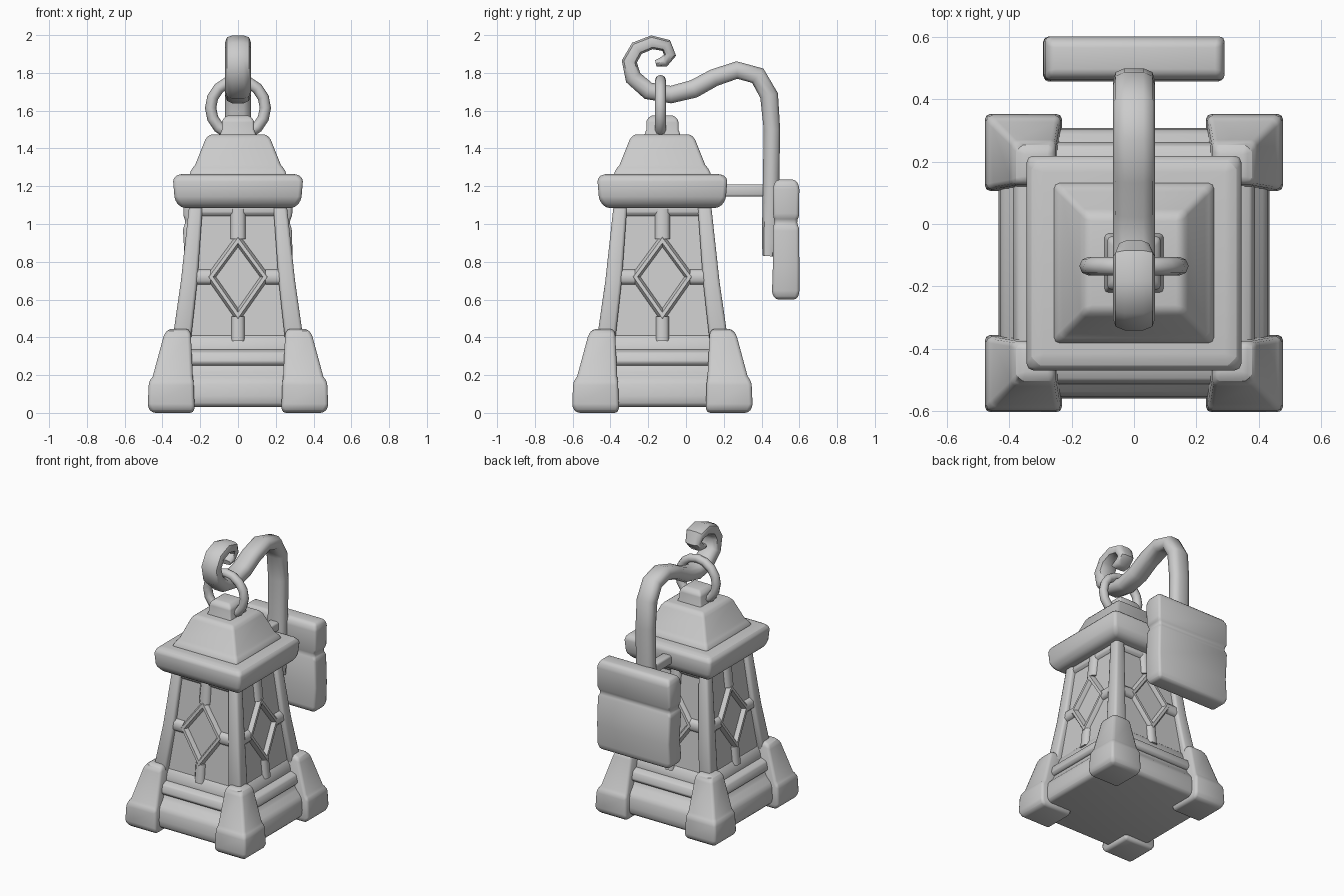
import bpy, bmesh, math
from mathutils import Vector, Matrix

if "Cube" in bpy.data.objects:
    bpy.data.objects.remove(bpy.data.objects["Cube"])

stone = bpy.data.materials.new("grey stone")
stone.use_nodes = True
GREY = (0.6, 0.6, 0.6, 1)
stone.diffuse_color = GREY
stone.node_tree.nodes["Principled BSDF"].inputs["Base Color"].default_value = GREY

CENTRE = Matrix.Translation((0, -0.125, 0))
SIDES = ("front", "left", "back", "right")


def turn(k):
    return CENTRE @ Matrix.Rotation(k * math.pi / 2, 4, "Z")


def finish(name, bm, matrix=Matrix(), bevel=0.0):
    """Soften the hard edges, place the part and shade it."""
    bmesh.ops.recalc_face_normals(bm, faces=bm.faces)
    if bevel:
        hard = [e for e in bm.edges if e.calc_face_angle(0) > 0.4]
        bmesh.ops.bevel(bm, geom=hard, offset=bevel, segments=2, profile=0.5,
                        affect="EDGES", clamp_overlap=True)
    bm.transform(matrix)
    mesh = bpy.data.meshes.new(name)
    bm.to_mesh(mesh)
    bm.free()
    mesh.materials.append(stone)
    ob = bpy.data.objects.new(name, mesh)
    bpy.context.collection.objects.link(ob)
    bpy.ops.object.select_all(action="DESELECT")
    ob.select_set(True)
    bpy.context.view_layer.objects.active = ob
    bpy.ops.object.shade_smooth_by_angle(angle=math.radians(50))
    return ob


def skin(rings):
    """Join rings of points into a closed tube with end caps."""
    bm = bmesh.new()
    rows = [[bm.verts.new(p) for p in ring] for ring in rings]
    n = len(rows[0])
    for a, b in zip(rows, rows[1:]):
        for i in range(n):
            bm.faces.new((a[i], a[(i + 1) % n], b[(i + 1) % n], b[i]))
    bm.faces.new(rows[0])
    bm.faces.new(rows[-1])
    return bm


def stack(name, levels, matrix=CENTRE, bevel=0.02):
    """Loft rectangles given as (z, x0, x1, y0, y1)."""
    rings = [[(a, c, z), (b, c, z), (b, d, z), (a, d, z)] for z, a, b, c, d in levels]
    return finish(name, skin(rings), matrix, bevel)


def square(name, levels, bevel=0.02):
    """Loft centred squares given as (z, half width)."""
    return stack(name, [(z, -h, h, -h, h) for z, h in levels], CENTRE, bevel)


def corner(name, levels, k, bevel):
    """Loft squares at one corner given as (z, inner, outer)."""
    return stack(name, [(z, i, o, i, o) for z, i, o in levels], turn(k), bevel)


# Tapered body and stepped base
square("base_plinth", [(0.03, 0.42), (0.07, 0.435), (0.17, 0.425), (0.23, 0.37), (0.27, 0.36)])
square("base_rail", [(0.25, 0.375), (0.27, 0.39), (0.32, 0.375), (0.335, 0.34)], 0.008)
square("body_panels", [(0.3, 0.315), (1.12, 0.225)], 0)
square("body_sill", [(0.32, 0.335), (0.37, 0.325), (0.41, 0.305)], 0.006)
square("body_top_band", [(1.04, 0.235), (1.06, 0.25), (1.12, 0.245)], 0.006)

# Roof
square("roof_eave", [(1.085, 0.3), (1.125, 0.335), (1.245, 0.345), (1.265, 0.31)], 0.022)
square("roof_slope", [(1.25, 0.26), (1.285, 0.25), (1.315, 0.225), (1.45, 0.172), (1.475, 0.15)], 0.016)
square("roof_cap", [(1.46, 0.1), (1.5, 0.085), (1.55, 0.085), (1.575, 0.06)], 0.012)


def panel_point(u, z, out=0.0):
    return Vector((u, -(0.315 - (z - 0.3) * 0.11) - out, z))


def strip(name, a, b, width, k):
    """Raised bar on a sloping panel between two (u, z) points."""
    across = Vector((b[1] - a[1], a[0] - b[0])).normalized() * width / 2
    rings = []
    for u, z in (a, b):
        ring = []
        for s, out in ((-1, -0.02), (-1, 0.008), (-0.55, 0.026), (0.55, 0.026), (1, 0.008), (1, -0.02)):
            ring.append(panel_point(u + s * across.x, z + s * across.y, out))
        rings.append(ring)
    return finish(name, skin(rings), turn(k))


def diamond(name, k):
    """Raised diamond frame with mitred corners."""
    bm = bmesh.new()
    loops = []
    for scale, out in ((1.24, -0.01), (1.2, 0.008), (1.1, 0.028), (0.94, 0.028), (0.84, 0.004), (0.82, -0.01)):
        loops.append([bm.verts.new(panel_point(u * scale, 0.72 + v * scale, out))
                      for u, v in ((0, 0.19), (0.14, 0), (0, -0.2), (-0.14, 0))])
    for a, b in zip(loops, loops[1:] + loops[:1]):
        for i in range(4):
            j = (i + 1) % 4
            bm.faces.new((a[i], a[j], b[j], b[i]))
    return finish(name, bm, turn(k))


# Corner feet, posts and the tracery on each side
for k, side in enumerate(SIDES):
    corner(f"{side}_foot", [(0.0, 0.235, 0.455), (0.03, 0.23, 0.478), (0.165, 0.235, 0.472),
                            (0.195, 0.24, 0.45), (0.42, 0.25, 0.39), (0.445, 0.26, 0.365)], k, 0.02)
    corner(f"{side}_post", [(0.38, 0.25, 0.348), (0.7, 0.215, 0.302), (1.12, 0.185, 0.256)], k, 0.016)
    diamond(f"{side}_diamond", k)
    strip(f"{side}_upper_bar", (0, 0.92), (0, 1.08), 0.08, k)
    strip(f"{side}_lower_bar", (0, 0.51), (0, 0.38), 0.07, k)
    for s in (-1, 1):
        strip(f"{side}_cross_bar_{'left' if s > 0 else 'right'}", (s * 0.145, 0.72), (s * 0.25, 0.72), 0.08, k)

# Hanging ring
bm = bmesh.new()
ring = [[bm.verts.new(((0.145 + 0.03 * math.cos(t)) * math.cos(a), 0.03 * math.sin(t),
                       (0.145 + 0.03 * math.cos(t)) * math.sin(a)))
         for t in (j * math.tau / 8 for j in range(8))]
        for a in (i * math.tau / 16 for i in range(16))]
for i in range(16):
    for j in range(8):
        p, q, m = ring[i], ring[(i + 1) % 16], (j + 1) % 8
        bm.faces.new((p[j], q[j], q[m], p[m]))
finish("hanging_ring", bm, Matrix.Translation((0, -0.135, 1.615)))

# Curled hook arm: (y, z, half thickness)
path = [(0.435, 0.83, 0.03), (0.44, 0.9, 0.04), (0.45, 1.2, 0.045), (0.455, 1.5, 0.045), (0.44, 1.68, 0.05),
        (0.38, 1.785, 0.05), (0.27, 1.815, 0.048), (0.15, 1.775, 0.048), (0.04, 1.715, 0.05),
        (-0.08, 1.685, 0.048), (-0.2, 1.705, 0.048), (-0.28, 1.775, 0.046), (-0.3, 1.86, 0.042),
        (-0.26, 1.93, 0.04), (-0.18, 1.962, 0.038), (-0.105, 1.945, 0.036), (-0.085, 1.895, 0.034),
        (-0.115, 1.86, 0.03), (-0.16, 1.85, 0.018)]
rings = []
for i, (y, z, r) in enumerate(path):
    before, after = path[max(i - 1, 0)], path[min(i + 1, len(path) - 1)]
    side = Vector((0, before[1] - after[1], after[0] - before[0])).normalized()
    width = 0.068 if i < len(path) - 3 else 0.055
    rings.append([Vector((math.copysign(abs(math.cos(t)) ** 0.7, math.cos(t)) * width, y, z))
                  + side * math.copysign(abs(math.sin(t)) ** 0.7, math.sin(t)) * r
                  for t in (j * math.tau / 10 for j in range(10))])
finish("hook_arm", skin(rings))

# Wall plate with worn edges, and the strut to the roof
stack("wall_plate", [(0.6, -0.27, 0.27, 0.475, 0.585), (0.63, -0.29, 0.285, 0.455, 0.6),
                     (0.78, -0.28, 0.29, 0.46, 0.6), (0.98, -0.292, 0.285, 0.46, 0.598),
                     (1.01, -0.275, 0.27, 0.47, 0.585), (1.04, -0.29, 0.287, 0.462, 0.598),
                     (1.2, -0.285, 0.29, 0.46, 0.6), (1.235, -0.27, 0.275, 0.48, 0.58)],
      Matrix(), 0.016)
stack("support_strut", [(1.145, -0.035, 0.035, 0.18, 0.46), (1.21, -0.035, 0.035, 0.18, 0.46)], Matrix(), 0.012)
